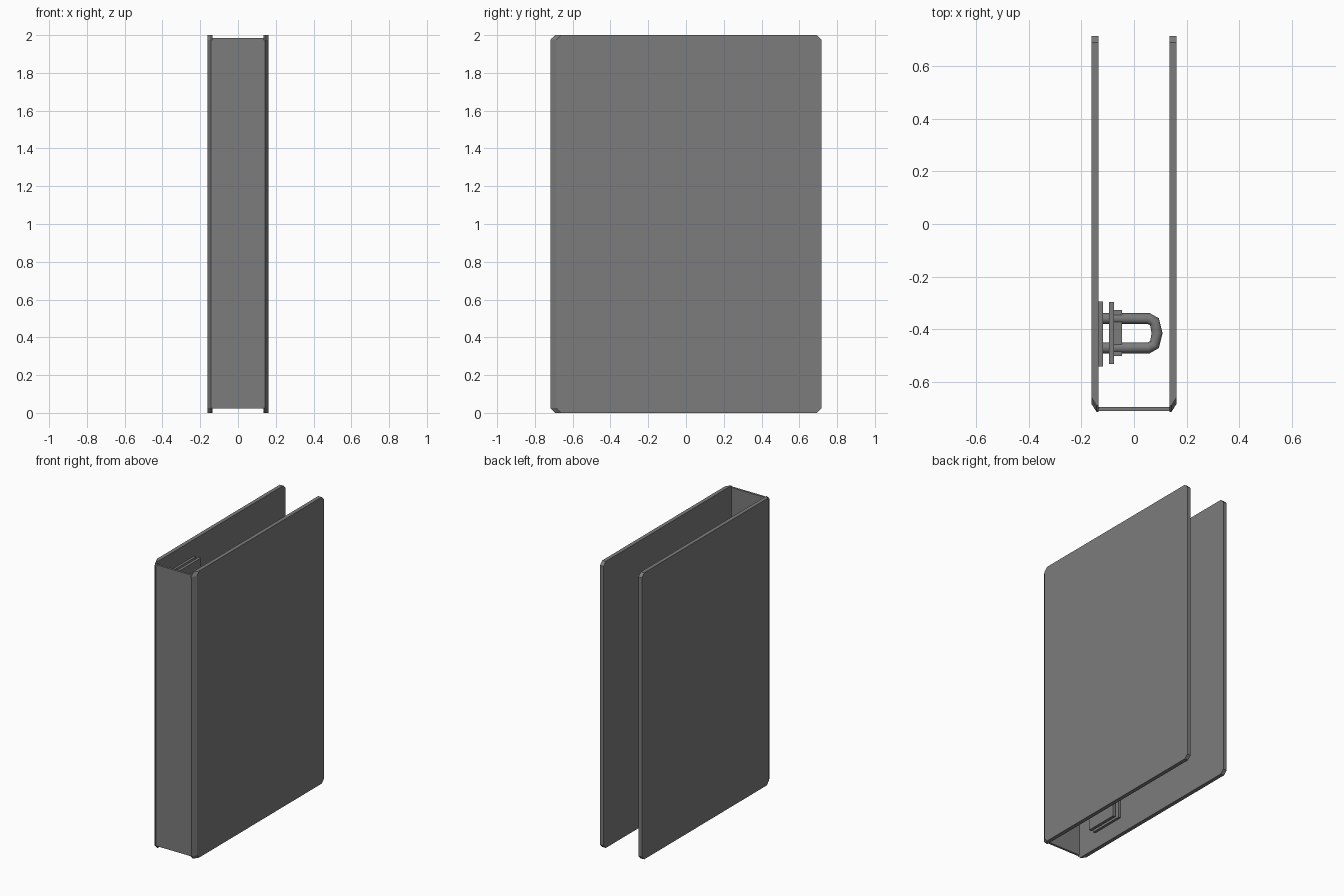
import bpy, bmesh, math
from mathutils import Vector

if "Cube" in bpy.data.objects:
    bpy.data.objects.remove(bpy.data.objects["Cube"], do_unlink=True)

grey = bpy.data.materials.new("grey")
grey.use_nodes = True
colour = (0.2, 0.2, 0.2, 1)
grey.diffuse_color = colour
for node in grey.node_tree.nodes:
    if node.type == "BSDF_PRINCIPLED":
        node.inputs["Base Color"].default_value = colour


def finish(name, bm):
    bmesh.ops.recalc_face_normals(bm, faces=bm.faces)
    mesh = bpy.data.meshes.new(name)
    bm.to_mesh(mesh)
    bm.free()
    mesh.materials.append(grey)
    obj = bpy.data.objects.new(name, mesh)
    bpy.context.collection.objects.link(obj)
    return obj


def box(name, low, high):
    bm = bmesh.new()
    bmesh.ops.create_cube(bm, size=1)
    low, high = Vector(low), Vector(high)
    for v in bm.verts:
        v.co = (low + high) / 2 + v.co * (high - low)
    return finish(name, bm)


def loft(name, rings):
    bm = bmesh.new()
    rings = [[bm.verts.new(p) for p in ring] for ring in rings]
    n = len(rings[0])
    for a, b in zip(rings, rings[1:]):
        for i in range(n):
            j = (i + 1) % n
            bm.faces.new((a[i], a[j], b[j], b[i]))
    bm.faces.new(rings[0])
    bm.faces.new(rings[-1])
    return finish(name, bm)


def outline(x, front):
    # board with clipped corners
    back, top, c = 0.717, 2.0, 0.025
    pts = [(front, c), (front + c, 0), (back - c, 0), (back, c),
           (back, top - c), (back - c, top), (front + c, top), (front, top - c)]
    return [(x, y, z) for y, z in pts]


# Covers, with the front edge slanted towards the spine
for side, name in ((1, "left_cover"), (-1, "right_cover")):
    loft(name, [outline(side * 0.135, -0.717), outline(side * 0.142, -0.717),
                outline(side * 0.162, -0.685)])

box("spine", (-0.138, -0.712, 0.022), (0.138, -0.697, 1.985))

# Ring mechanism on the inside of the right cover
box("base_plate", (-0.136, -0.542, 0.115), (-0.118, -0.295, 1.885))
box("compressor_bar", (-0.096, -0.533, 0.11), (-0.076, -0.298, 1.89))


def arch(name, z):
    # rod bent into a U between the covers
    path = [(-0.12, -0.36), (0.055, -0.36), (0.078, -0.372), (0.088, -0.416),
            (0.078, -0.46), (0.055, -0.472), (-0.12, -0.472)]
    path = [Vector((x, y, z)) for x, y in path]
    up, rings = Vector((0, 0, 1)), []
    for i, p in enumerate(path):
        d_in = (p - path[max(i - 1, 0)]).normalized()
        d_out = (path[min(i + 1, len(path) - 1)] - p).normalized()
        across = (d_in + d_out).normalized().cross(up)
        angles = [math.tau * k / 12 for k in range(12)]
        rings.append([p + 0.021 * (across * math.cos(a) + up * math.sin(a)) for a in angles])
    obj = loft(name, rings)
    bpy.context.view_layer.objects.active = obj
    obj.select_set(True)
    bpy.ops.object.shade_smooth_by_angle(angle=math.radians(35))
    obj.select_set(False)


for name, z in (("lower", 0.75), ("upper", 1.25)):
    arch(name + "_arch", z)
    box(name + "_clip", (-0.076, -0.503, z - 0.03), (-0.046, -0.328, z + 0.015))
